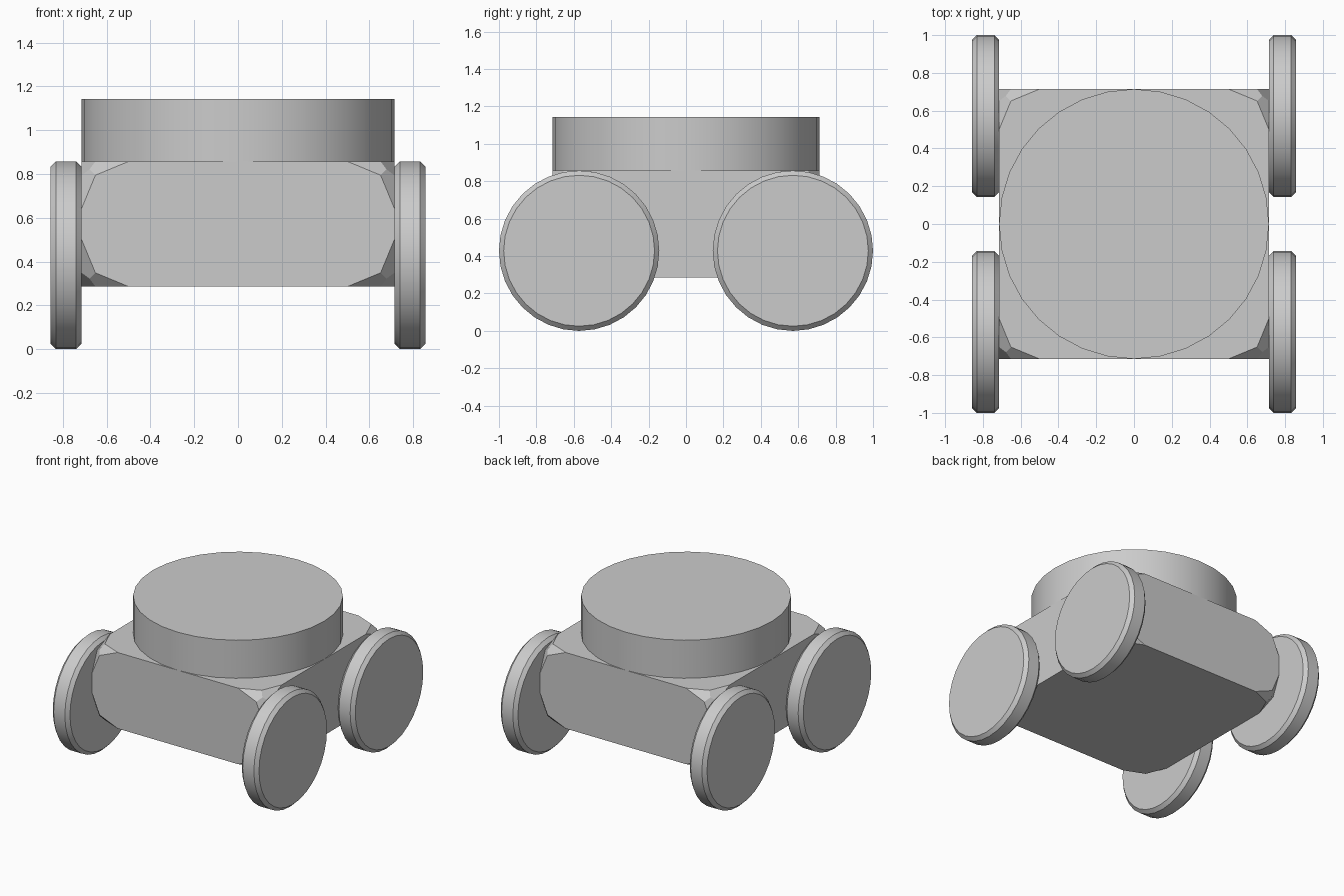
import bpy, bmesh
from math import radians
from mathutils import Matrix

if "Cube" in bpy.data.objects:
    bpy.data.objects.remove(bpy.data.objects["Cube"])

U = 2 / 7  # base module of the design


def finish(bm, name, location, smooth=False):
    mesh = bpy.data.meshes.new(name)
    bmesh.ops.recalc_face_normals(bm, faces=bm.faces[:])
    bm.to_mesh(mesh)
    bm.free()
    ob = bpy.data.objects.new(name, mesh)
    ob.location = location
    bpy.context.collection.objects.link(ob)
    if smooth:
        bpy.ops.object.select_all(action='DESELECT')
        ob.select_set(True)
        bpy.context.view_layer.objects.active = ob
        bpy.ops.object.shade_smooth_by_angle(angle=radians(30))
    return ob


def cylinder(radius, depth):
    bm = bmesh.new()
    bmesh.ops.create_cone(bm, cap_ends=True, segments=32,
                          radius1=radius, radius2=radius, depth=depth)
    return bm


# Body: box with rounded corner points
bm = bmesh.new()
bmesh.ops.create_cube(bm, size=1)
bmesh.ops.scale(bm, vec=(5 * U, 5 * U, 2 * U), verts=bm.verts)
bmesh.ops.bevel(bm, geom=bm.verts[:], offset=0.75 * U, offset_type='OFFSET',
                segments=2, profile=0.5, affect='VERTICES')
finish(bm, "body", (0, 0, 2 * U))

# Round top drum
finish(cylinder(2.5 * U, U), "top_drum", (0, 0, 3.5 * U), True)

# Four wheels with chamfered rims
for sx, side in ((-1, "left"), (1, "right")):
    for sy, end in ((-1, "front"), (1, "back")):
        bm = cylinder(1.5 * U, 0.5 * U)
        rims = [e for e in bm.edges
                if abs(e.verts[0].co.z - e.verts[1].co.z) < 1e-5]
        bmesh.ops.bevel(bm, geom=rims, offset=0.025, offset_type='OFFSET',
                        segments=1, profile=0.5, affect='EDGES')
        bm.transform(Matrix.Rotation(radians(90), 4, 'Y'))
        finish(bm, f"{end}_{side}_wheel",
               (sx * 2.75 * U, sy * 2 * U, 1.5 * U), True)
